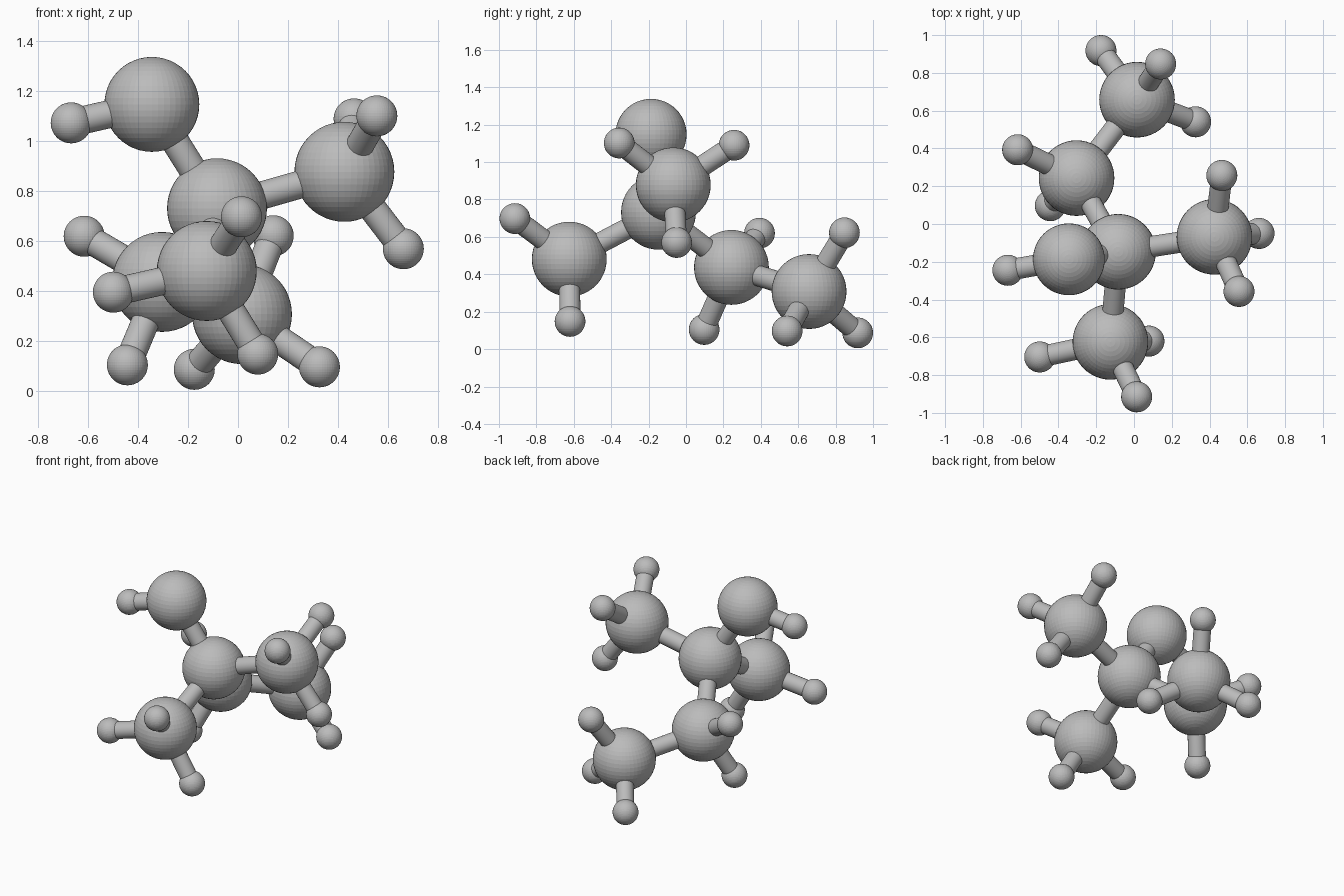
import bpy
from mathutils import Vector

cube = bpy.data.objects.get("Cube")
if cube:
    bpy.data.objects.remove(cube, do_unlink=True)

grey = bpy.data.materials.new("plain grey")
grey.use_nodes = True
COLOUR = (0.5, 0.5, 0.5, 1)
grey.diffuse_color = COLOUR
grey.node_tree.nodes["Principled BSDF"].inputs["Base Color"].default_value = COLOUR

CARBON, OXYGEN, HYDROGEN, STICK = 0.2, 0.19, 0.082, 0.056


def ball(name, centre, radius):
    bpy.ops.mesh.primitive_uv_sphere_add(segments=48, ring_count=24, radius=radius, location=centre)
    obj = bpy.context.object
    obj.name = name
    obj.data.materials.append(grey)


def stick(name, start, end):
    a, b = Vector(start), Vector(end)
    bpy.ops.mesh.primitive_cylinder_add(vertices=32, radius=STICK, depth=(b - a).length,
                                        location=(a + b) / 2)
    obj = bpy.context.object
    obj.name = name
    obj.rotation_euler = (b - a).to_track_quat('Z', 'Y').to_euler()
    obj.data.materials.append(grey)
    bpy.ops.object.shade_smooth_by_angle()


# Large balls: name -> centre, radius, centres of the small balls attached
atoms = {
    "centre_carbon": ((-0.084, -0.147, 0.732), CARBON, []),
    "oxygen": ((-0.345, -0.187, 1.148), OXYGEN, [(-0.668, -0.245, 1.074)]),
    "left_carbon": ((0.426, -0.068, 0.878), CARBON, [
        (0.556, -0.357, 1.102), (0.465, 0.257, 1.09), (0.662, -0.05, 0.57)]),
    "front_carbon": ((-0.125, -0.624, 0.481), CARBON, [
        (0.014, -0.915, 0.698), (-0.499, -0.704, 0.396), (0.079, -0.62, 0.148)]),
    "back_carbon": ((-0.304, 0.243, 0.437), CARBON, [
        (-0.616, 0.393, 0.62), (-0.443, 0.097, 0.105)]),
    "tail_carbon": ((0.016, 0.658, 0.308), CARBON, [
        (0.141, 0.847, 0.622), (-0.175, 0.918, 0.087), (0.326, 0.541, 0.097)]),
}

for name, (centre, radius, hydrogens) in atoms.items():
    ball(name, centre, radius)
    for i, h in enumerate(hydrogens, 1):
        ball(f"{name}_hydrogen_{i}", h, HYDROGEN)
        stick(f"{name}_hydrogen_stick_{i}", centre, h)

# Sticks joining the large balls
for a, b in (("centre_carbon", "oxygen"), ("centre_carbon", "left_carbon"),
             ("centre_carbon", "front_carbon"), ("centre_carbon", "back_carbon"),
             ("back_carbon", "tail_carbon")):
    stick(f"{a}_to_{b}_stick", atoms[a][0], atoms[b][0])
